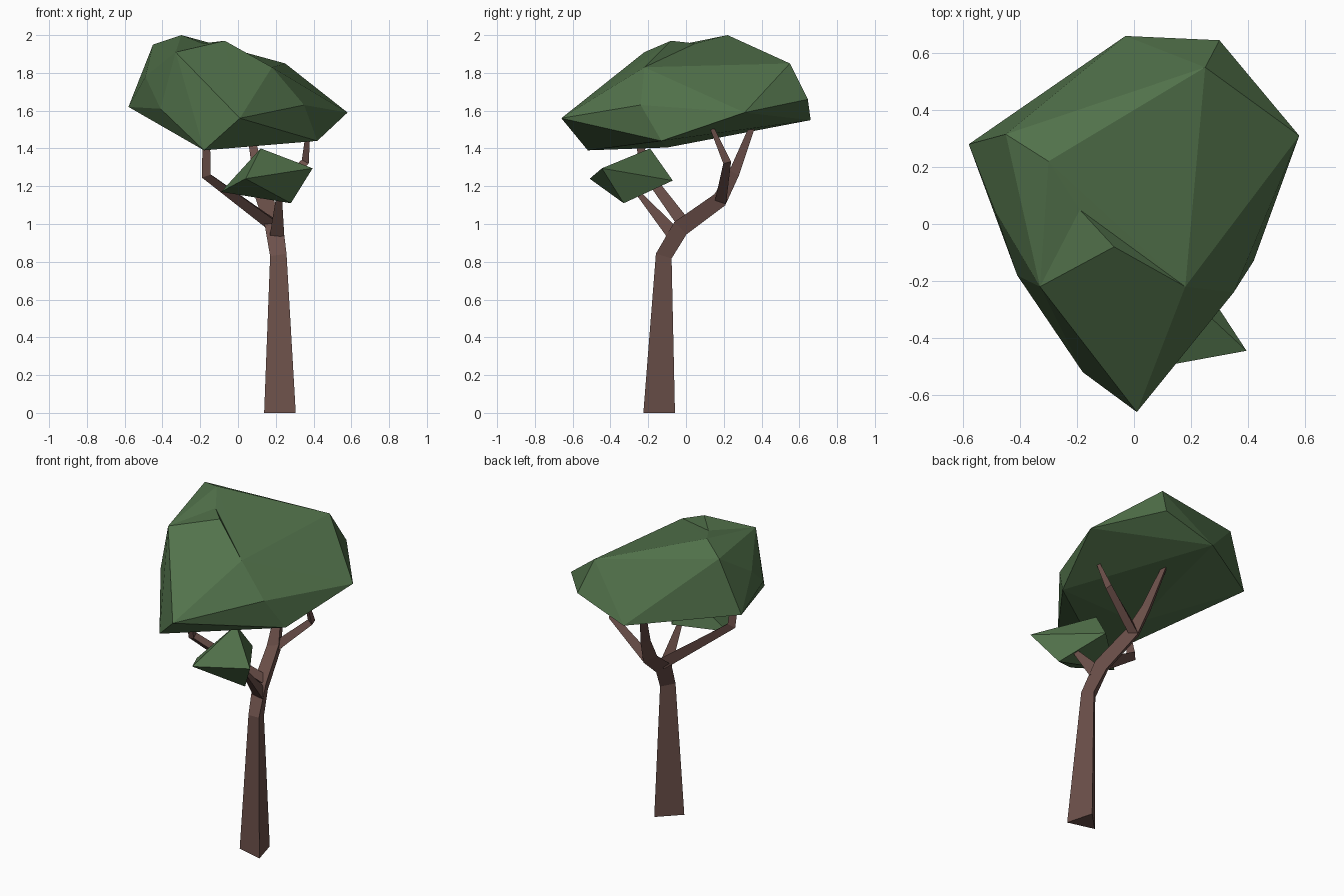
import bpy, bmesh, math
from mathutils import Vector

cube = bpy.data.objects.get("Cube")
if cube:
    bpy.data.objects.remove(cube, do_unlink=True)


def material(name, rgb):
    mat = bpy.data.materials.new(name)
    mat.use_nodes = True
    mat.diffuse_color = (*rgb, 1)
    mat.node_tree.nodes["Principled BSDF"].inputs["Base Color"].default_value = (*rgb, 1)
    return mat


leaf_green = material("leaf_green", (0.084, 0.168, 0.070))
bark_brown = material("bark_brown", (0.150, 0.080, 0.068))


def finish(name, bm, mat):
    bmesh.ops.recalc_face_normals(bm, faces=bm.faces[:])
    mesh = bpy.data.meshes.new(name)
    bm.to_mesh(mesh)
    bm.free()
    mesh.materials.append(mat)
    obj = bpy.data.objects.new(name, mesh)
    bpy.context.collection.objects.link(obj)
    return obj


def foliage(name, points):
    """Faceted leaf mass: the convex hull of its corner points."""
    bm = bmesh.new()
    for p in points:
        bm.verts.new(p)
    result = bmesh.ops.convex_hull(bm, input=bm.verts[:])
    loose = {g for g in result["geom_interior"] + result["geom_unused"]
             if isinstance(g, bmesh.types.BMVert)}
    bmesh.ops.delete(bm, geom=list(loose), context='VERTS')
    return finish(name, bm, leaf_green)


def limb(name, path):
    """Three-sided tapered limb along (point, radius) stations."""
    bm = bmesh.new()
    pts = [Vector(p) for p, r in path]
    rings = []
    for i, (p, r) in enumerate(path):
        before = (pts[i] - pts[i - 1]).normalized() if i else Vector()
        after = (pts[i + 1] - pts[i]).normalized() if i + 1 < len(pts) else Vector()
        tangent = (before + after).normalized()
        if p[2] == 0:
            tangent = Vector((0, 0, 1))
        ref = Vector((1, -1, 0))
        u = (ref - tangent * ref.dot(tangent)).normalized()
        v = tangent.cross(u)
        angles = [math.tau * k / 3 for k in range(3)]
        rings.append([bm.verts.new(pts[i] + r * (u * math.cos(a) + v * math.sin(a)))
                      for a in angles])
    for low, high in zip(rings, rings[1:]):
        for k in range(3):
            j = (k + 1) % 3
            bm.faces.new((low[k], low[j], high[j], high[k]))
    bm.faces.new(rings[0])
    bm.faces.new(rings[-1])
    return finish(name, bm, bark_brown)


# Trunk leaning back into the main fork, then the rear branch
limb("trunk", [((.235, -.155, 0), .1), ((.22, -.125, .83), .052),
               ((.195, -.04, .98), .056), ((.14, .17, 1.13), .05),
               ((.11, .25, 1.27), .034), ((.06, .35, 1.52), .018)])
# Side branches
limb("left_branch", [((.14, .18, 1.12), .036), ((.36, .215, 1.33), .025),
                     ((.375, .13, 1.52), .012)])
limb("right_branch", [((.19, -.02, 1.0), .042), ((-.165, -.21, 1.26), .03),
                      ((-.165, -.25, 1.43), .024)])
limb("front_branch", [((.21, -.08, .95), .045), ((.22, -.27, 1.18), .014)])

# Shared corners between the crown and its raised ridge
ridge_base = [(.01, -.66, 1.56), (-.33, -.22, 1.91), (.18, -.22, 1.83), (-.19, .05, 1.956)]

# Main crown
foliage("crown", ridge_base + [
    (-.3, .22, 2), (.25, .55, 1.85), (.3, .645, 1.66), (-.03, .66, 1.55),
    (.58, .31, 1.59), (.42, -.13, 1.44), (.35, -.24, 1.63), (-.18, -.52, 1.39),
    (-.41, -.18, 1.61), (-.49, .05, 1.78), (-.58, .28, 1.62), (-.45, .315, 1.95),
    (-.1, -.1, 1.405)])
foliage("crown_ridge", ridge_base + [(-.07, -.08, 1.97)])

# Small lower leaf clump
foliage("lower_clump", [(.395, -.445, 1.295), (.04, -.51, 1.24), (.28, -.33, 1.11),
                        (.12, -.19, 1.4), (-.09, -.28, 1.17), (.15, -.07, 1.23)])
